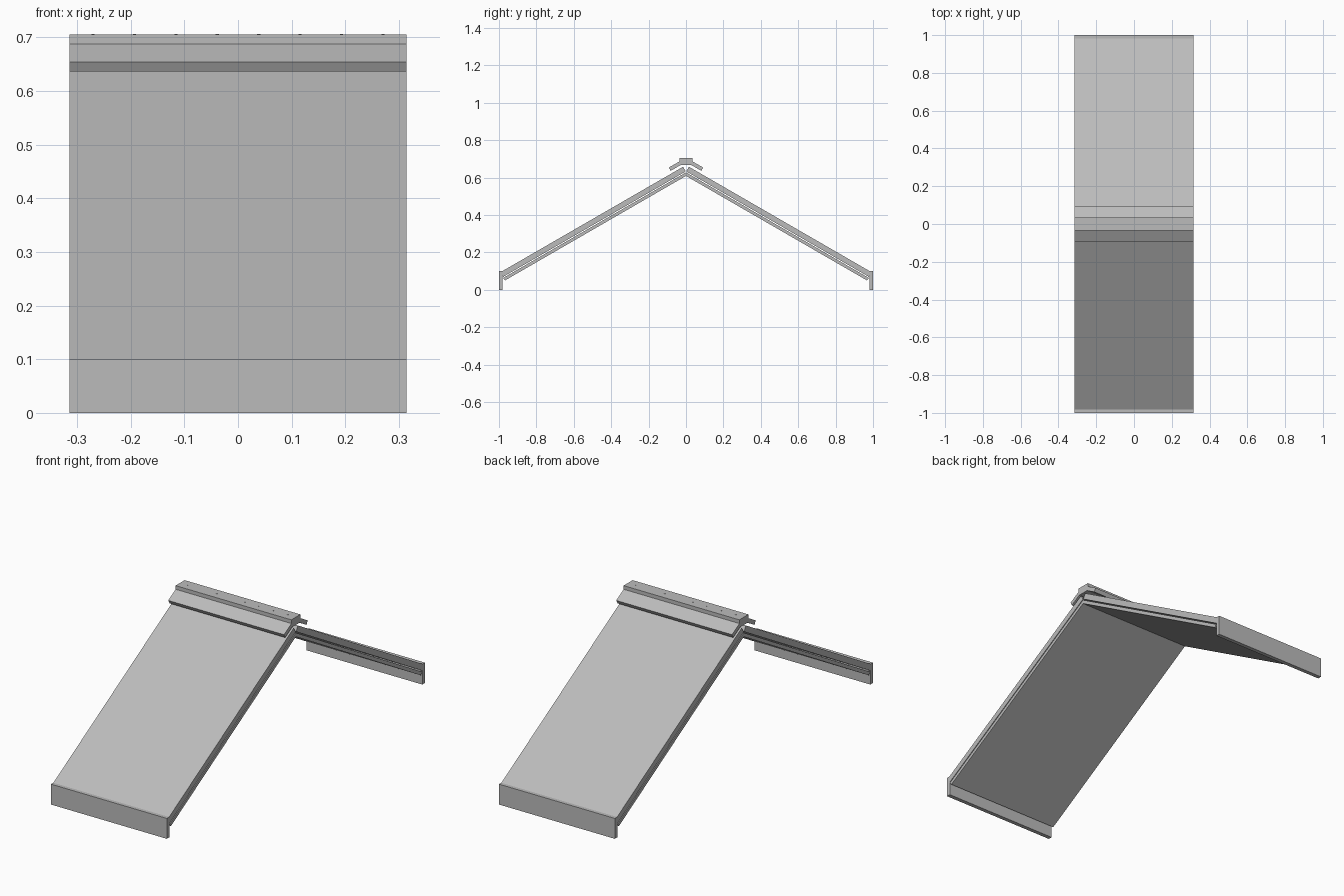
import bpy, bmesh, math

if "Cube" in bpy.data.objects:
    bpy.data.objects.remove(bpy.data.objects["Cube"])

HALF = 0.314                      # half width along x
TAN = math.tan(math.radians(30))  # roof pitch

grey = bpy.data.materials.new("metal_grey")
grey.diffuse_color = (0.5, 0.5, 0.5, 1)
grey.use_nodes = True
grey.node_tree.nodes["Principled BSDF"].inputs["Base Color"].default_value = grey.diffuse_color


def extrude_profile(name, points, side=1):
    """Extrude a (y, z) outline along x; side=-1 mirrors it front to back."""
    bm = bmesh.new()
    face = bm.faces.new([bm.verts.new((-HALF, y * side, z)) for y, z in points])
    ext = bmesh.ops.extrude_face_region(bm, geom=[face])
    verts = [g for g in ext["geom"] if isinstance(g, bmesh.types.BMVert)]
    bmesh.ops.translate(bm, verts=verts, vec=(2 * HALF, 0, 0))
    bmesh.ops.recalc_face_normals(bm, faces=bm.faces)
    mesh = bpy.data.meshes.new(name)
    bm.to_mesh(mesh)
    bm.free()
    mesh.materials.append(grey)
    ob = bpy.data.objects.new(name, mesh)
    bpy.context.collection.objects.link(ob)


def slope(y, apex):
    return (y, apex - y * TAN)


for side, label in ((-1, "front"), (1, "back")):
    # Outer roof panel, cut square at the ridge
    extrude_profile(label + "_roof_panel", [
        slope(0.016, 0.667), slope(0.984, 0.667),
        slope(0.979, 0.634), slope(0.001, 0.634)], side)
    # Inner lining, meeting its twin at the ridge
    extrude_profile(label + "_lining", [
        slope(0, 0.628), slope(0.978, 0.628),
        slope(0.968, 0.609), slope(0, 0.609)], side)
    # Upright eave board
    extrude_profile(label + "_eave_board", [
        (1, 0), (1, 0.1), (0.98, 0.1), (0.98, 0)], side)

# Ridge cap with sloping wings
wing = [(0.034, 0.687), (0.092, 0.654), (0.082, 0.636), (0.029, 0.667)]
extrude_profile("ridge_cap", wing + [(-y, z) for y, z in reversed(wing)])

# Flat strip on top of the cap
extrude_profile("ridge_strip", [
    (-0.035, 0.687), (0.035, 0.687), (0.035, 0.705), (-0.035, 0.705)])

# Small screw heads along the strip
for i in range(8):
    bpy.ops.mesh.primitive_cylinder_add(
        vertices=8, radius=0.003, depth=0.002,
        location=(-0.27 + i * 0.54 / 7, 0, 0.705))
    screw = bpy.context.object
    screw.name = "ridge_screw"
    screw.data.materials.append(grey)
